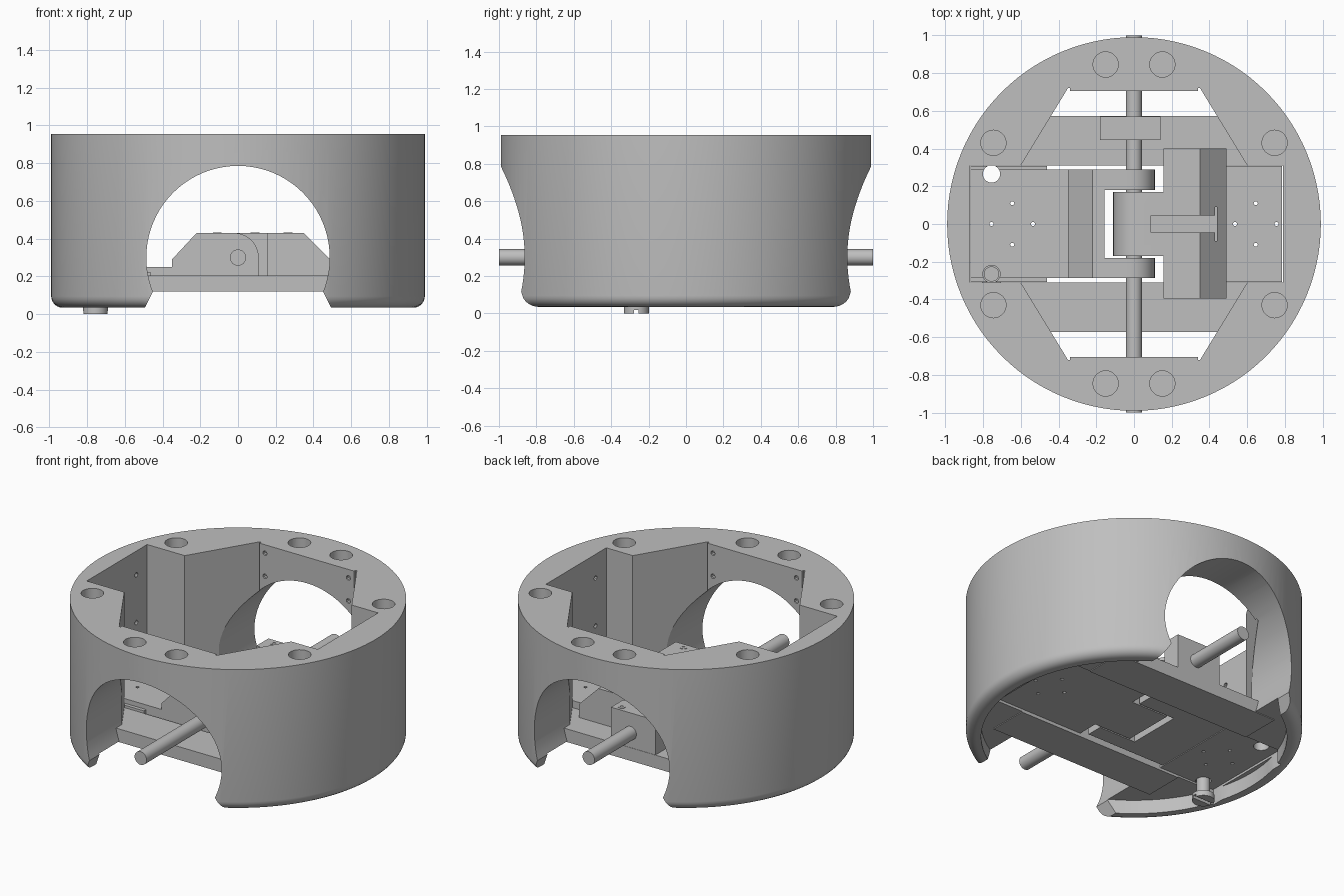
import bpy, bmesh, math
from mathutils import Vector

if "Cube" in bpy.data.objects:
    bpy.data.objects.remove(bpy.data.objects["Cube"], do_unlink=True)

grey = bpy.data.materials.new("plain_grey")
grey.use_nodes = True
COLOUR = (0.52, 0.52, 0.52, 1)
grey.diffuse_color = COLOUR
grey.node_tree.nodes["Principled BSDF"].inputs["Base Color"].default_value = COLOUR


def finish(name, bm):
    bmesh.ops.recalc_face_normals(bm, faces=bm.faces)
    mesh = bpy.data.meshes.new(name)
    bm.to_mesh(mesh)
    bm.free()
    mesh.materials.append(grey)
    obj = bpy.data.objects.new(name, mesh)
    bpy.context.collection.objects.link(obj)
    return obj


def prism(name, pts, axis, lo, hi):
    """Extrude a 2D outline along x, y or z."""
    place = {"x": lambda a, b: (lo, a, b), "y": lambda a, b: (a, lo, b), "z": lambda a, b: (a, b, lo)}[axis]
    bm = bmesh.new()
    face = bm.faces.new([bm.verts.new(place(a, b)) for a, b in pts])
    new = bmesh.ops.extrude_face_region(bm, geom=[face])["geom"]
    shift = Vector([hi - lo if c == axis else 0 for c in "xyz"])
    bmesh.ops.translate(bm, vec=shift, verts=[v for v in new if isinstance(v, bmesh.types.BMVert)])
    return finish(name, bm)


def arc(a, b, r, start, end, n):
    angles = [math.radians(start + (end - start) * i / n) for i in range(n + 1)]
    return [(a + r * math.cos(t), b + r * math.sin(t)) for t in angles]


def rod(name, a, b, r, axis, lo, hi, n=32):
    return prism(name, arc(a, b, r, 0, 360, n)[:-1], axis, lo, hi)


def box(name, x0, x1, y0, y1, z0, z1):
    return prism(name, [(x0, y0), (x1, y0), (x1, y1), (x0, y1)], "z", z0, z1)


def cut(obj, *cutters):
    for cutter in cutters:
        mod = obj.modifiers.new("cut", "BOOLEAN")
        mod.operation, mod.solver, mod.object = "DIFFERENCE", "EXACT", cutter
        bpy.context.view_layer.objects.active = obj
        bpy.ops.object.modifier_apply(modifier=mod.name)
        bpy.data.objects.remove(cutter, do_unlink=True)


# Outer shell: a solid of revolution with a rounded lower edge
bm = bmesh.new()
profile = [(0, 0.035)] + arc(0.93, 0.095, 0.06, -90, 0, 6) + [(0.99, 0.955), (0, 0.955)]
verts = [bm.verts.new((r, 0, z)) for r, z in profile]
edges = [bm.edges.new(pair) for pair in zip(verts, verts[1:])]
bmesh.ops.spin(bm, geom=verts + edges, cent=(0, 0, 0), axis=(0, 0, 1), angle=math.tau, steps=112)
bmesh.ops.remove_doubles(bm, verts=bm.verts, dist=0.0005)
shell = finish("outer_shell", bm)

# Cavity, underside recess and the arch running front to back
half = [(0.79, 0.31), (0.60, 0.31), (0.35, 0.72), (0.34, 0.72), (0.34, 0.705),
        (-0.34, 0.705), (-0.34, 0.72), (-0.35, 0.72), (-0.60, 0.31), (-0.87, 0.31)]
cavity = prism("cavity_cutter", half + [(x, -y) for x, y in reversed(half)], "z", -0.1, 1.1)
recess = rod("recess_cutter", 0, 0, 0.90, "z", -0.1, 0.125, 96)
arch = rod("arch_cutter", 0, 0.30, 0.486, "y", -1.2, 1.2, 80)
flare = prism("flare_cutter", [(-0.51, 0.0), (0.51, 0.0), (0.45, 0.12), (-0.45, 0.12)], "y", -1.2, 1.2)
cut(shell, cavity, recess, arch, flare)

# Sockets in the rim and small fixing holes in the cavity walls
for sx in (-1, 1):
    for sy in (-1, 1):
        for x, y in ((0.15, 0.845), (0.745, 0.43)):
            cut(shell, rod("socket_cutter", sx * x, sy * y, 0.067, "z", 0.88, 1.0, 28))
        for z in (0.75, 0.90):
            ends = sorted((sy * 0.6, sy * 0.76))
            cut(shell, rod("wall_hole_cutter", sx * 0.30, z, 0.015, "y", *ends, 10))
        for z in (0.49, 0.80):
            ends = sorted((sx * 0.7, sx * 0.92))
            cut(shell, rod("wall_hole_cutter", sy * 0.2, z, 0.015, "x", *ends, 10))

# Two cross bars under the hinge
for name, s in (("front_cross_bar", -1), ("back_cross_bar", 1)):
    y0, y1 = sorted((s * 0.31, s * 0.572))
    box(name, -0.6, 0.6, y0, y1, 0.12, 0.205)

# Left-hand hinge leaf in the plan: plate, ramp and two knuckles
LOW, TOP = 0.14, 0.43
leaf_a = prism("ramped_leaf", [(-0.865, LOW), (-0.155, LOW), (-0.155, TOP), (-0.22, TOP),
                               (-0.35, 0.29), (-0.35, 0.25), (-0.865, 0.25)], "y", -0.285, 0.29)
base_a = box("leaf_base", -0.865, -0.46, -0.308, 0.308, LOW - 0.005, 0.22)
for name, y0, y1 in (("front_knuckle", -0.285, -0.18), ("back_knuckle", 0.18, 0.29)):
    prism(name, [(-0.16, LOW), (0.11, LOW)] + arc(-0.02, 0.30, 0.13, 0, 90, 12) + [(-0.16, TOP)], "y", y0, y1)

# Opposite hinge leaf: wide sloped block, plate and centre knuckle
block = prism("sloped_block", [(0.155, 0.205), (0.49, 0.205), (0.49, 0.29), (0.35, TOP), (0.155, TOP)],
              "y", -0.395, 0.40)
plate = box("block_plate", 0.155, 0.785, -0.308, 0.308, LOW, 0.25)
knuckle = prism("centre_knuckle", [(0.16, LOW), (0.16, TOP)] + arc(0.02, 0.30, 0.13, 90, 180, 12)
                + [(-0.11, LOW)], "y", -0.17, 0.17)
for part in (block, knuckle):
    cut(part, box("groove_cutter", 0.09, 0.44, -0.045, 0.045, 0.30, 0.6))
cut(block, box("groove_end_cutter", 0.43, 0.44, -0.09, 0.09, 0.30, 0.6))

# Pin holes in both plates
for x, y in ((0.645, 0.11), (0.645, -0.11), (0.535, 0), (0.755, 0)):
    cut(plate, rod("pin_cutter", x, y, 0.011, "z", 0, 0.5, 10))
    for part in (leaf_a, base_a):
        cut(part, rod("pin_cutter", -x, y, 0.011, "z", 0, 0.5, 10))
for y in (0.265, -0.265):
    for part in (leaf_a, base_a):
        cut(part, rod("screw_hole_cutter", -0.755, y, 0.046, "z", 0, 0.5, 24))

# Levelling screw with a slotted head
rod("screw_shaft", -0.755, -0.265, 0.040, "z", 0.03, 0.24)
head = rod("screw_head", -0.755, -0.265, 0.066, "z", 0.0, 0.036)
cut(head, box("slot_cutter", -0.85, -0.65, -0.277, -0.253, -0.02, 0.018))

# Axle and its clamp block
rod("axle", 0, 0.30, 0.043, "y", -1.0, 1.0)
box("axle_clamp", -0.18, 0.14, 0.445, 0.57, 0.20, TOP)

# Recessed-look bolt rings
for name, x, y in (("clamp_bolt", -0.11, 0.53), ("clamp_bolt", 0.09, 0.53),
                   ("block_bolt", 0.265, 0.355), ("block_bolt", 0.265, -0.355)):
    bolt = rod(name, x, y, 0.023, "z", TOP - 0.02, TOP + 0.003, 16)
    cut(bolt, rod("bolt_cutter", x, y, 0.011, "z", TOP - 0.01, TOP + 0.1, 6))

# Smooth the round surfaces, keep the edges crisp
for obj in bpy.data.objects:
    if obj.type == "MESH" and obj.data.materials and obj.data.materials[0] == grey:
        bpy.ops.object.select_all(action="DESELECT")
        obj.select_set(True)
        bpy.context.view_layer.objects.active = obj
        bpy.ops.object.shade_smooth_by_angle(angle=math.radians(25))
